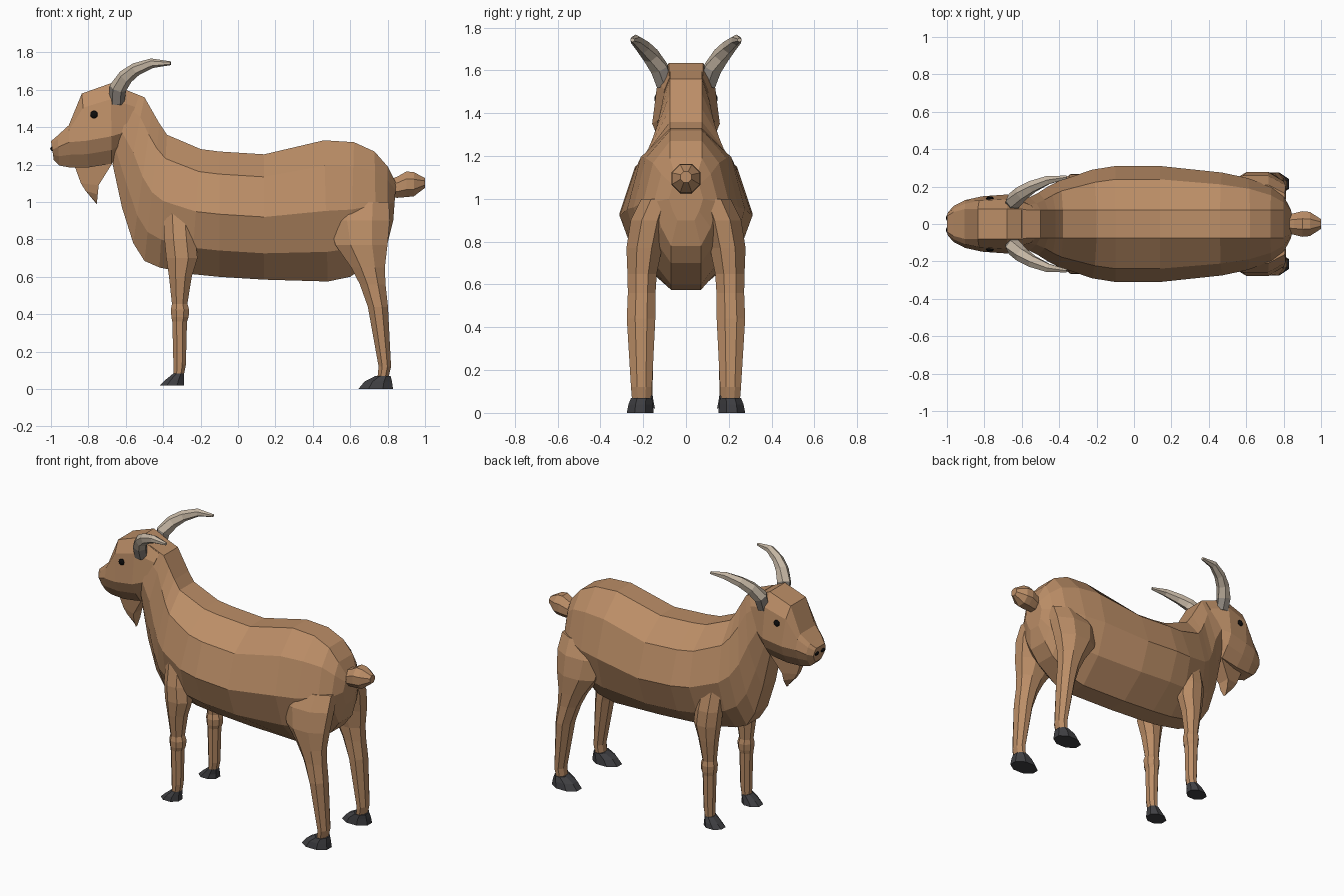
import bpy, bmesh
from math import sin, cos, pi
from mathutils import Vector

if "Cube" in bpy.data.objects:
    bpy.data.objects.remove(bpy.data.objects["Cube"])


def material(name, rgb):
    m = bpy.data.materials.new(name)
    m.diffuse_color = (*rgb, 1)
    m.use_nodes = True
    m.node_tree.nodes["Principled BSDF"].inputs["Base Color"].default_value = m.diffuse_color
    return m


FUR = material("fur", (0.50, 0.27, 0.135))
HOOF = material("hoof", (0.05, 0.05, 0.055))
HORN = material("horn", (0.56, 0.47, 0.37))
HORN_BASE = material("horn_base", (0.26, 0.23, 0.20))
BLACK = material("black", (0.004, 0.004, 0.004))


def loft(name, rings, mat):
    """Skin a list of equal-sized point rings and cap both ends."""
    bm = bmesh.new()
    rows = [[bm.verts.new(p) for p in r] for r in rings]
    n = len(rows[0])
    for a, b in zip(rows, rows[1:]):
        for i in range(n):
            j = (i + 1) % n
            bm.faces.new((a[i], a[j], b[j], b[i]))
    bm.faces.new(rows[0])
    bm.faces.new(rows[-1])
    bmesh.ops.recalc_face_normals(bm, faces=bm.faces)
    me = bpy.data.meshes.new(name)
    bm.to_mesh(me)
    bm.free()
    me.materials.append(mat)
    ob = bpy.data.objects.new(name, me)
    bpy.context.collection.objects.link(ob)
    return ob


def section(xt, zt, xb, zb, w, prof):
    """Mirrored cross-section between a top and a bottom point; prof = (fraction down, half width)."""
    half = [(xt + (xb - xt) * f, y, zt + (zb - zt) * f) for f, y in prof]
    return half + [(x, -y, z) for x, y, z in reversed(half)]


def body_ring(xt, zt, xb, zb, w):
    return section(xt, zt, xb, zb, w, [(0, min(.075, .6 * w)), (.18, .77 * w), (.5, w),
                                       (.79, .77 * w), (1, min(.07, .5 * w))])


def head_ring(xt, zt, xb, zb, w, f):
    return section(xt, zt, xb, zb, w, [(0, min(.08, .65 * w)), (f * .3, .84 * w), (f, w),
                                       (.5 + f / 2, .8 * w), (1, .45 * w)])


def leg_ring(x, z, rx, y, ry, s):
    return [(x + rx * 1.06 * cos(a), s * y + ry * 1.06 * sin(a), z)
            for a in [(i + .5) * pi / 4 for i in range(8)]]


# Body and neck
loft("body", [body_ring(*r) for r in [
    (.845, 1.10, .83, .90, .08), (.80, 1.19, .80, .78, .15), (.73, 1.27, .74, .70, .20),
    (.62, 1.32, .60, .60, .245), (.46, 1.33, .48, .575, .275), (.14, 1.255, .14, .585, .31),
    (-.10, 1.27, -.10, .60, .31), (-.20, 1.283, -.25, .615, .29), (-.38, 1.36, -.42, .65, .23),
    (-.42, 1.42, -.50, .685, .20), (-.46, 1.49, -.56, .78, .168), (-.50, 1.56, -.62, .97, .143),
    (-.60, 1.60, -.67, 1.20, .128)]], FUR)

# Head
loft("head", [head_ring(*r) for r in [
    (-.53, 1.565, -.64, 1.25, .12, .6), (-.68, 1.635, -.675, 1.205, .158, .66),
    (-.835, 1.58, -.80, 1.185, .148, .64), (-.905, 1.41, -.90, 1.185, .128, .40),
    (-.965, 1.355, -.955, 1.195, .098, .38), (-1.0, 1.325, -.985, 1.225, .065, .45)]], FUR)

# Beard
loft("beard", [[(x0, -w * .4, z), (x0, w * .4, z), (x1, w, z - d), (x1, -w, z - d)]
               for x0, x1, z, d, w in [(-.88, -.67, 1.21, 0, .07), (-.84, -.745, 1.10, .01, .045),
                                       (-.815, -.75, 1.06, .02, .035), (-.762, -.755, 1.0, .012, .008)]], FUR)

# Tail
loft("tail", [[(x, r * cos(i * pi / 4 + pi / 8), z + r * sin(i * pi / 4 + pi / 8)) for i in range(8)]
              for x, z, r in [(.80, 1.07, .05), (.855, 1.08, .062), (.90, 1.095, .074),
                              (.94, 1.095, .07), (1.0, 1.102, .028)]], FUR)

FRONT = [(-.32, .95, .08, .17, .06), (-.31, .80, .085, .195, .07), (-.30, .70, .085, .20, .07),
         (-.308, .60, .062, .20, .06), (-.312, .455, .042, .195, .045), (-.31, .425, .05, .195, .052),
         (-.31, .385, .047, .195, .05), (-.312, .36, .04, .195, .045), (-.312, .13, .034, .195, .04),
         (-.317, .075, .028, .195, .038)]
HIND = [(.66, 1.0, .15, .13, .08), (.65, .90, .165, .17, .09), (.66, .77, .142, .195, .085),
        (.695, .65, .092, .205, .07), (.72, .56, .07, .207, .066), (.748, .44, .055, .21, .068),
        (.785, .12, .034, .208, .05), (.775, .06, .03, .208, .045)]

for s, side in ((1, "left"), (-1, "right")):
    # Legs and hooves
    loft("front_leg_" + side, [leg_ring(*r, s) for r in FRONT], FUR)
    loft("hind_leg_" + side, [leg_ring(*r, s) for r in HIND], FUR)
    loft("front_hoof_" + side, [leg_ring(*r, s) for r in [
        (-.317, .083, .03, .195, .04), (-.338, .05, .05, .2, .05), (-.353, .02, .067, .2, .056)]], HOOF)
    loft("hind_hoof_" + side, [leg_ring(*r, s) for r in [
        (.775, .07, .042, .208, .05), (.75, .04, .075, .212, .058), (.736, 0, .095, .214, .064)]], HOOF)

    # Horn: six-sided tube tapering along a curved path
    path = [Vector((x, s * y, z)) for x, y, z in [
        (-.65, .10, 1.53), (-.642, .125, 1.61), (-.60, .165, 1.67), (-.545, .20, 1.71),
        (-.46, .235, 1.742), (-.36, .25, 1.742)]]
    radii = [.042, .046, .041, .035, .026, .010]
    rings = []
    for i, p in enumerate(path):
        t = (path[min(i + 1, 5)] - path[max(i - 1, 0)]).normalized()
        u = t.cross(Vector((0, 1, 0))).normalized()
        v = t.cross(u)
        rings.append([p + radii[i] * (u * cos(k * pi / 3) + v * sin(k * pi / 3)) for k in range(6)])
    horn = loft("horn_" + side, rings, HORN)
    horn.data.materials.append(HORN_BASE)
    for f in horn.data.polygons:
        if f.index < 6:
            f.material_index = 1

    # Eye and nostril
    for name, loc, size in [("eye_", (-.77, s * .136, 1.468), (.021, .012, .021)),
                            ("nostril_", (-.993, s * .032, 1.285), (.012, .02, .012))]:
        bpy.ops.mesh.primitive_uv_sphere_add(segments=10, ring_count=6, radius=1, location=loc)
        ob = bpy.context.object
        ob.name = name + side
        ob.scale = size
        ob.data.materials.append(BLACK)
